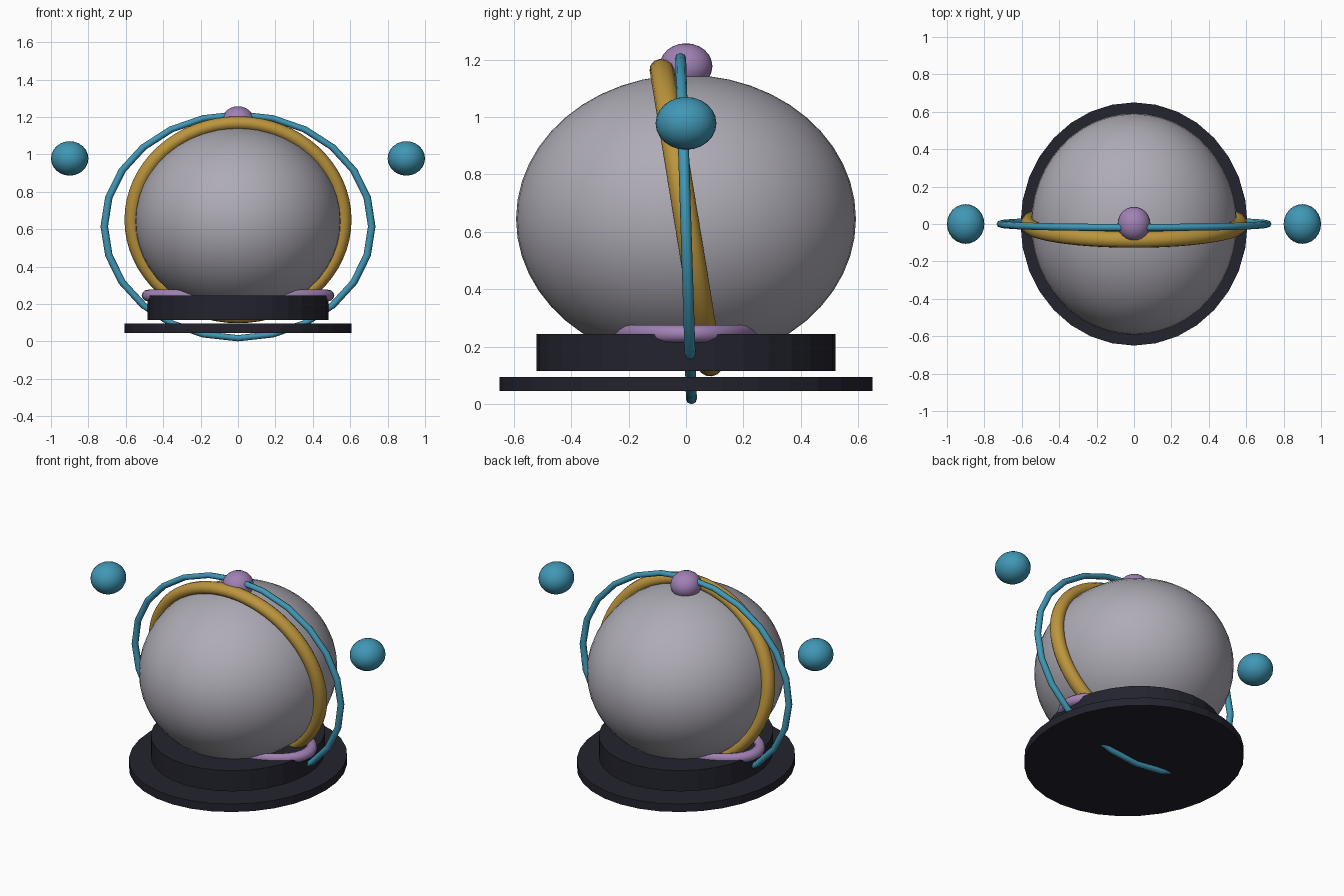
import bpy, bmesh, math
from mathutils import Matrix, Vector

if "Cube" in bpy.data.objects:
    bpy.data.objects.remove(bpy.data.objects["Cube"])


def material(name, r, g, b):
    m = bpy.data.materials.new(name)
    lin = [(c / 255 / 12.92) if c < 11 else ((c / 255 + 0.055) / 1.055) ** 2.4 for c in (r, g, b)]
    m.diffuse_color = (*lin, 1)
    m.use_nodes = True
    m.node_tree.nodes["Principled BSDF"].inputs["Base Color"].default_value = m.diffuse_color
    return m


GREY = material("warm grey", 174, 171, 181)
DARK = material("dark navy", 35, 35, 46)
GOLD = material("gold", 188, 149, 61)
BLUE = material("teal blue", 64, 151, 181)
PURPLE = material("soft purple", 161, 129, 181)


def finish(name, mat, angle=40):
    ob = bpy.context.object
    ob.name = ob.data.name = name
    ob.data.materials.append(mat)
    bpy.ops.object.transform_apply(location=False, rotation=False, scale=True)
    bpy.ops.object.shade_smooth_by_angle(angle=math.radians(angle))
    return ob


def ball(name, loc, radii, mat, seg=32, rings=16):
    bpy.ops.mesh.primitive_uv_sphere_add(segments=seg, ring_count=rings, radius=1, location=loc)
    bpy.context.object.scale = radii
    return finish(name, mat)


def disc(name, z0, z1, rx, ry):
    bpy.ops.mesh.primitive_cylinder_add(vertices=32, radius=1, depth=1, location=(0, 0, (z0 + z1) / 2))
    bpy.context.object.scale = (rx, ry, z1 - z0)
    return finish(name, DARK, 5)


def ring(name, z, major, minor, seg, sides, scale, mat, tilt=None):
    """Torus lying flat, or stood upright and leaned by tilt degrees, then stretched."""
    bpy.ops.mesh.primitive_torus_add(major_radius=major, minor_radius=minor,
                                     major_segments=seg, minor_segments=sides)
    ob = bpy.context.object
    if tilt is not None:
        ob.data.transform(Matrix.Rotation(math.radians(90 + tilt), 4, 'X'))
    ob.location.z = z
    ob.scale = scale
    return finish(name, mat, 60)


# Stepped base with a narrow gap between the discs
disc("base_plate", 0.045, 0.095, 0.607, 0.65)
disc("base_step", 0.115, 0.245, 0.484, 0.52)

# Main globe
ball("globe", (0, 0, 0.645), (0.55, 0.592, 0.502), GREY, 48, 24)

# Leaning bands around the globe
ring("gold_band", 0.65, 0.567, 0.04, 64, 12, (1, 1.07, 0.92), GOLD, 8)
ring("outer_hoop", 0.615, 0.715, 0.02, 24, 8, (1, 0.95, 0.837), BLUE, 1.6)

# Stretched collar on top of the base and the knob at the crown
ring("collar", 0.245, 0.48, 0.035, 48, 12, (1, 0.54, 0.9), PURPLE)
ball("top_knob", (0, 0, 1.177), (0.088, 0.092, 0.08), PURPLE, 24, 12)

# Floating side balls
for side, x in (("left", -0.9), ("right", 0.9)):
    ball(side + "_ball", (x, 0, 0.978), (0.1, 0.106, 0.092), BLUE, 24, 12)
